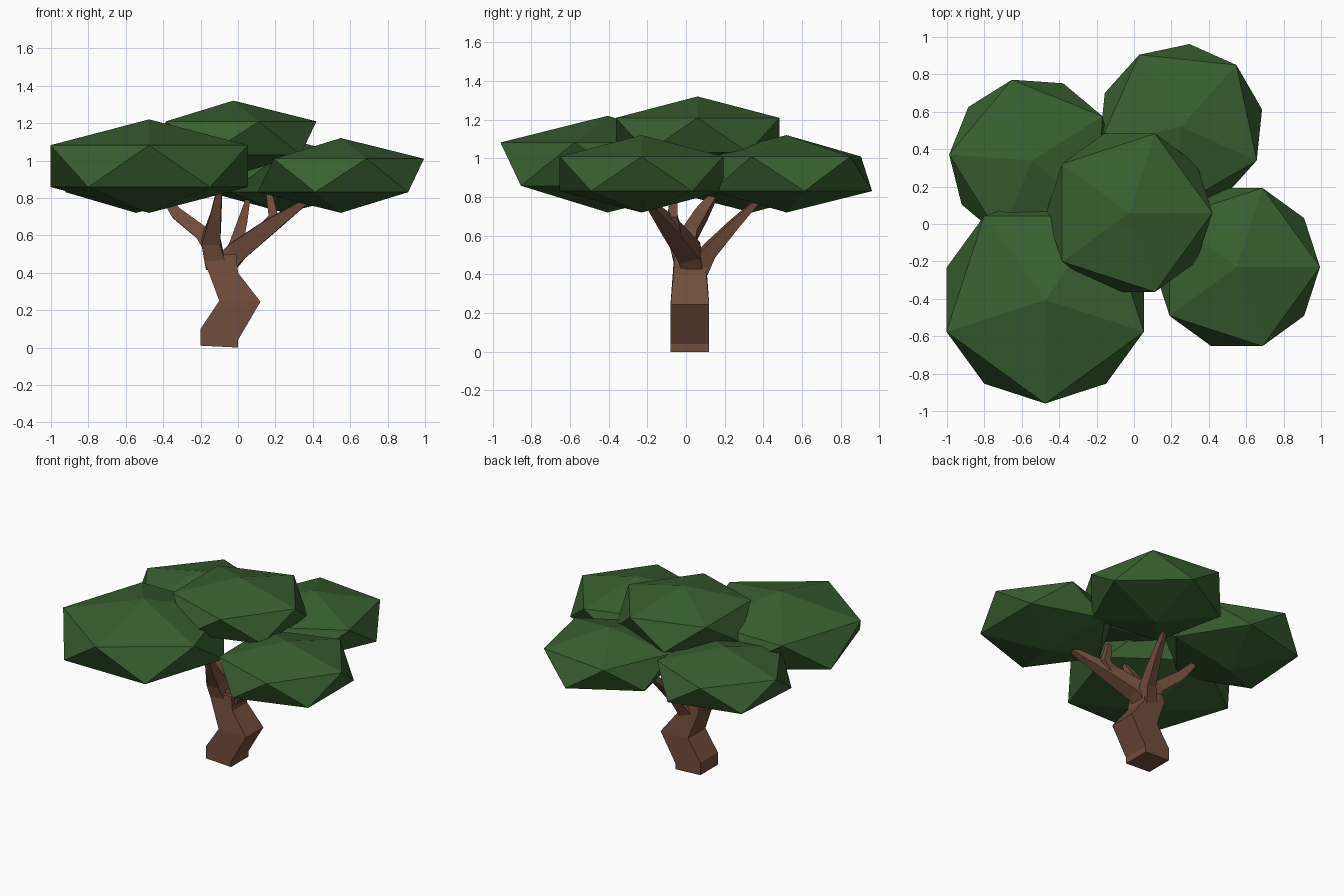
import bpy, bmesh, math
from mathutils import Vector

if "Cube" in bpy.data.objects:
    bpy.data.objects.remove(bpy.data.objects["Cube"])


def material(name, color):
    m = bpy.data.materials.new(name)
    m.diffuse_color = color
    m.use_nodes = True
    m.node_tree.nodes["Principled BSDF"].inputs["Base Color"].default_value = m.diffuse_color
    return m


bark = material("bark", (0.17, 0.075, 0.045, 1))
leaf = material("leaf", (0.04, 0.115, 0.03, 1))


def loft(name, rings):
    """Skin a list of four-corner rings and cap both ends."""
    bm = bmesh.new()
    loops = [[bm.verts.new(p) for p in r] for r in rings]
    for a, b in zip(loops, loops[1:]):
        for i in range(4):
            j = (i + 1) % 4
            bm.faces.new((a[i], a[j], b[j], b[i]))
    bm.faces.new(loops[0][::-1])
    bm.faces.new(loops[-1])
    bmesh.ops.recalc_face_normals(bm, faces=bm.faces)
    me = bpy.data.meshes.new(name)
    bm.to_mesh(me)
    bm.free()
    me.materials.append(bark)
    ob = bpy.data.objects.new(name, me)
    bpy.context.collection.objects.link(ob)


def branch(name, path):
    """Square tapered limb along (x, y, z, half width) points."""
    pts = [Vector(p[:3]) for p in path]
    rings = []
    for i, p in enumerate(pts):
        d = (pts[min(i + 1, len(pts) - 1)] - pts[max(i - 1, 0)]).normalized()
        u = Vector((0, 1, 0)).cross(d).normalized()
        v = d.cross(u)
        w = path[i][3]
        rings.append([p + w * (a * u + b * v)
                      for a, b in ((-1, -1), (1, -1), (1, 1), (-1, 1))])
    loft(name, rings)


# Crooked trunk: left x, left z, right x, right z, front y, back y
profile = [(-.20, .01, 0, 0, -.08, .12),
           (-.20, .10, 0, .04, -.08, .12),
           (-.10, .25, .12, .245, -.08, .12),
           (-.175, .45, 0, .40, -.065, .105),
           (-.165, .50, -.01, .50, -.06, .10)]
loft("trunk", [[(lx, y0, lz), (rx, y0, rz), (rx, y1, rz), (lx, y1, lz)]
               for lx, lz, rx, rz, y0, y1 in profile])

# Branches reaching into each leaf cluster
branch("branch_front_left", [(-.12, 0, .44, .055), (-.145, -.04, .57, .05),
                             (-.12, -.13, .70, .03), (-.10, -.21, .84, .015)])
branch("branch_back_left", [(-.13, 0, .52, .045), (-.19, .02, .61, .038),
                            (-.32, .08, .71, .032), (-.39, .14, .80, .018)])
branch("branch_right", [(-.07, .03, .44, .06), (-.01, .02, .51, .056),
                        (.16, -.08, .64, .042), (.36, -.20, .78, .016)])
branch("branch_right_twig", [(.13, -.06, .62, .036), (.19, -.07, .70, .027),
                             (.165, -.06, .83, .016)])
branch("branch_back_right", [(-.06, .06, .42, .05), (-.02, .12, .52, .038),
                             (.02, .25, .66, .026), (.05, .37, .78, .013)])

# Flattened icosahedron leaf clusters: name, centre, radius, half height, turn
for name, loc, r, h, turn in [
        ("leaves_front_left", (-.475, -.405, .97), .62, .25, -90),
        ("leaves_top", (-.025, .06, 1.12), .497, .20, 0),
        ("leaves_right", (.55, -.23, .92), .497, .20, 0),
        ("leaves_back_right", (.25, .52, .92), .497, .20, 48),
        ("leaves_back_left", (-.545, .34, .92), .497, .20, 32)]:
    bpy.ops.mesh.primitive_ico_sphere_add(subdivisions=1, radius=1, location=loc,
                                          rotation=(0, 0, math.radians(turn)))
    ob = bpy.context.object
    ob.name = name
    ob.scale = (r, r, h)
    ob.data.materials.append(leaf)
